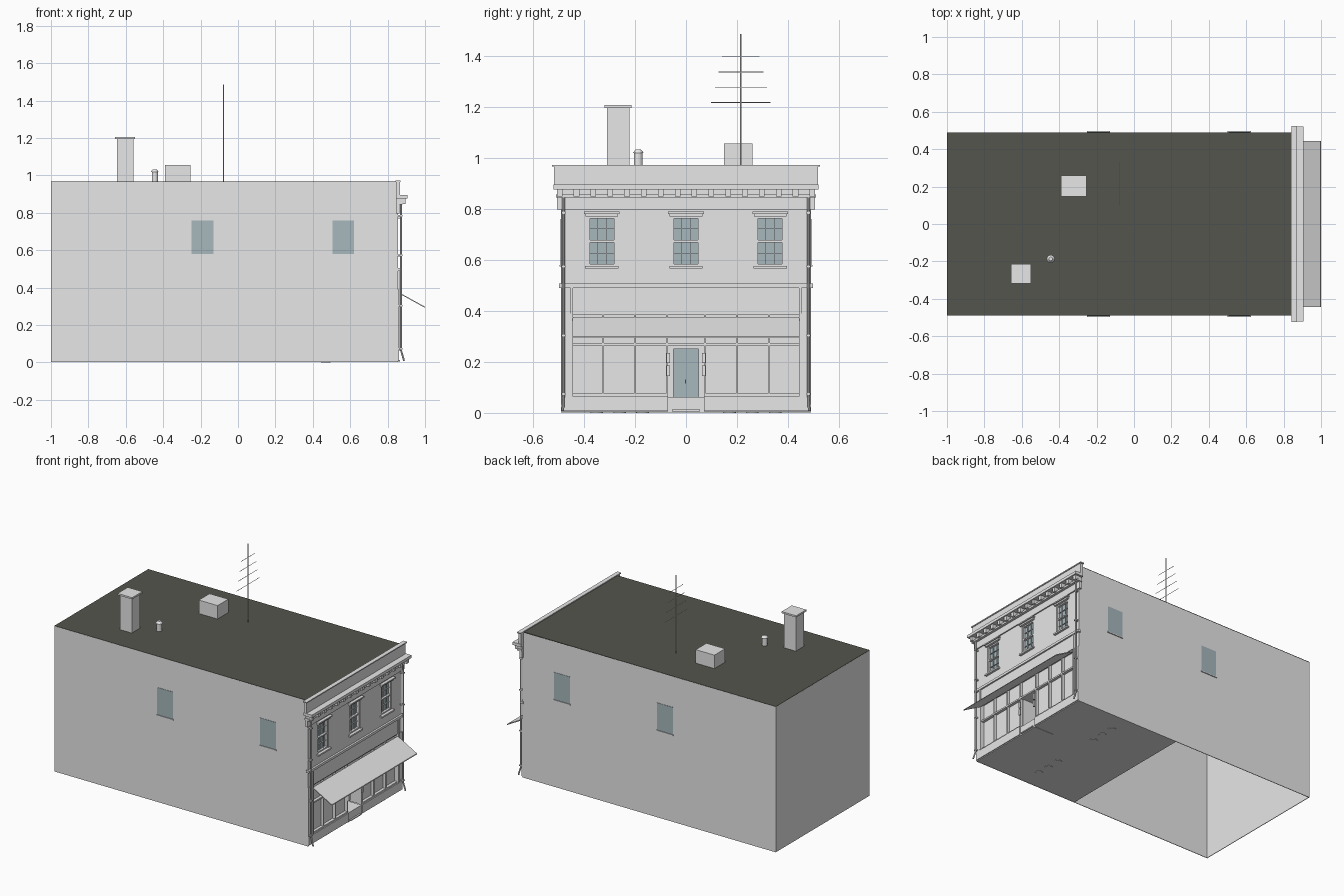
import bpy, bmesh
from math import pi
from mathutils import Matrix, Vector

cube = bpy.data.objects.get("Cube")
if cube:
    bpy.data.objects.remove(cube, do_unlink=True)


def material(name, color):
    m = bpy.data.materials.new(name)
    m.use_nodes = True
    m.diffuse_color = (*color, 1)
    m.node_tree.nodes["Principled BSDF"].inputs["Base Color"].default_value = (*color, 1)
    return m


WALL = material("light_grey_paint", (0.8, 0.8, 0.8))
ROOF = material("dark_tar", (0.09, 0.09, 0.075))
GLASS = material("blue_grey_glass", (0.39, 0.48, 0.51))


def finish(name, bm, mat):
    mesh = bpy.data.meshes.new(name)
    bm.to_mesh(mesh)
    bm.free()
    mesh.materials.append(mat)
    obj = bpy.data.objects.new(name, mesh)
    bpy.context.collection.objects.link(obj)
    return obj


def boxes(name, spans, mat=WALL):
    """One object from boxes given as (x0, x1, y0, y1, z0, z1)."""
    bm = bmesh.new()
    for x0, x1, y0, y1, z0, z1 in spans:
        lo, hi = Vector((x0, y0, z0)), Vector((x1, y1, z1))
        scale = Matrix.Diagonal((*(hi - lo), 1))
        bmesh.ops.create_cube(bm, size=1, matrix=Matrix.Translation((lo + hi) / 2) @ scale)
    return finish(name, bm, mat)


def rods(name, items, radius, sides=8, mat=WALL):
    """One object from straight round rods given as (start, end)."""
    bm = bmesh.new()
    for a, b in items:
        a, b = Vector(a), Vector(b)
        turn = (b - a).to_track_quat('Z', 'Y').to_matrix().to_4x4()
        bmesh.ops.create_cone(bm, cap_ends=True, segments=sides, radius1=radius, radius2=radius,
                              depth=(b - a).length, matrix=Matrix.Translation((a + b) / 2) @ turn)
    return finish(name, bm, mat)


def mirror(spans):
    return spans + [(a, b, -d, -c, e, f) for a, b, c, d, e, f in spans]


BACK, FRONT, SIDE, TOP = -1, 0.855, 0.49, 0.965
INNER = FRONT - 0.025

# Shell: three thin walls, open underneath towards the back
boxes("side_walls", mirror([(BACK, FRONT, SIDE - 0.004, SIDE, 0.002, TOP)]))
boxes("back_wall", [(BACK, BACK + 0.004, -SIDE, SIDE, 0.002, TOP)])
boxes("roof", [(BACK, FRONT, -SIDE, SIDE, TOP - 0.004, TOP + 0.001)], ROOF)
boxes("shop_floor", [(0.07, FRONT, -SIDE, SIDE, 0.003, 0.008)])
rods("stool_bases", [((0.47, s * y, 0), (0.47, s * y, 0.02))
                     for s in (-1, 1) for y in (0.17, 0.26, 0.35)], 0.025, 16)

# Upper front wall, built round the three window openings
W, SILL, HEAD = 0.055, 0.575, 0.77
centres = (-0.33, 0, 0.33)
edges = [-SIDE] + [c + s * W for c in centres for s in (-1, 1)] + [SIDE]
wall = [(INNER, FRONT, edges[i], edges[i + 1], SILL, HEAD) for i in (0, 2, 4, 6)]
wall += [(INNER, FRONT, -SIDE, SIDE, 0.385, SILL), (INNER, FRONT, -SIDE, SIDE, HEAD, TOP)]
boxes("upper_front_wall", wall)

frames, muntins, hoods, sills = [], [], [], []
for c in centres:
    x0, x1 = INNER + 0.005, FRONT - 0.004
    mid = (SILL + HEAD) / 2
    for s in (-1, 1):
        y = c + s * (W - 0.004)
        frames.append((x0, x1, y - 0.004, y + 0.004, SILL, HEAD))
        muntins.append((x0, x1 - 0.008, c + s * W / 3 - 0.001, c + s * W / 3 + 0.001, SILL, HEAD))
        z = mid + s * 0.048
        muntins.append((x0, x1 - 0.008, c - W, c + W, z - 0.001, z + 0.001))
    for z in (SILL + 0.004, mid, HEAD - 0.004):
        frames.append((x0, x1, c - W, c + W, z - 0.004, z + 0.004))
    hoods += [(FRONT, FRONT + 0.012, c - 0.064, c + 0.064, HEAD, HEAD + 0.01),
              (FRONT, FRONT + 0.02, c - 0.07, c + 0.07, HEAD + 0.01, HEAD + 0.018)]
    sills.append((FRONT, FRONT + 0.015, c - 0.065, c + 0.065, SILL - 0.01, SILL))
boxes("window_frames", frames)
boxes("window_muntins", muntins)
boxes("window_hoods", hoods)
boxes("window_sills", sills)
boxes("window_glass", [(INNER, INNER + 0.006, c - W, c + W, SILL, HEAD) for c in centres], GLASS)

# Parapet, cornice, dentils and string course
boxes("parapet", [(0.845, 0.865, -0.517, 0.517, 0.89, TOP), (0.842, 0.87, -0.525, 0.525, TOP, 0.972)])
boxes("cornice", [(0.845, 0.905, -0.52, 0.52, 0.876, 0.895),
                  (0.845, 0.88, -0.51, 0.51, 0.843, 0.856),
                  (0.845, 0.863, -0.505, 0.505, 0.797, 0.876)])
boxes("cornice_brackets", [(0.86, 0.896, y - 0.011, y + 0.011, 0.848, 0.876)
                           for y in [(i - 7.5) * 0.066 for i in range(16)]])
boxes("string_course", [(0.845, 0.868, -0.497, 0.497, 0.49, 0.506)])

# Shopfront: base, pilasters, sign board and glazing bars
DOOR, RECESS, LEDGE, LINTEL = 0.07, 0.71, 0.065, 0.268
boxes("shop_base", mirror([(INNER, FRONT + 0.006, DOOR, SIDE, 0.008, LEDGE)]))
boxes("corner_pilasters", mirror([(INNER, FRONT + 0.005, 0.453, SIDE, LEDGE, 0.39),
                                  (FRONT, FRONT + 0.01, 0.442, 0.453, LEDGE, 0.49)]))
boxes("sign_board", [(FRONT, FRONT + 0.005, -0.44, 0.44, 0.392, 0.488)])
boxes("shop_windows", mirror([(INNER, INNER + 0.006, DOOR, 0.453, LEDGE, LINTEL)])
      + [(INNER, INNER + 0.006, -0.453, 0.453, LINTEL, 0.385)])
bars = [(INNER, FRONT, y - 0.004, y + 0.004, LEDGE, 0.385) for y in (0.075, 0.2, 0.325, 0.447)]
bars += [(INNER, FRONT, DOOR, 0.453, LEDGE, LEDGE + 0.01)]
boxes("shop_window_bars", mirror(bars) + [(INNER, FRONT, -0.453, 0.453, 0.264, 0.274)])

# Recessed entrance
boxes("recess_sides", mirror([(RECESS, INNER, DOOR, DOOR + 0.005, LEDGE, LINTEL)]))
boxes("recess_ceiling", [(RECESS, INNER, -DOOR, DOOR, LINTEL, LINTEL + 0.005)])
boxes("entrance_step", [(RECESS, FRONT, -DOOR, DOOR, 0.001, LEDGE - 0.003),
                        (FRONT, FRONT + 0.01, -0.055, 0.055, 0.006, 0.013)])
boxes("door_frame", mirror([(RECESS, RECESS + 0.015, 0.048, DOOR, LEDGE - 0.004, LINTEL)])
      + [(RECESS, RECESS + 0.015, -DOOR, DOOR, 0.25, LINTEL)])
boxes("door_glass", [(RECESS, RECESS + 0.006, -0.05, 0.05, LEDGE - 0.004, 0.255)], GLASS)
boxes("door_handle", [(RECESS + 0.006, RECESS + 0.018, -0.004, 0, 0.115, 0.13)])
boxes("entrance_lanterns", mirror([(FRONT, FRONT + 0.01, 0.062, 0.076, z, z + 0.04)
                                   for z in (0.145, 0.195)]))

# Sloping awning
bm = bmesh.new()
profile = [(0.858, 0.376), (0.998, 0.299), (1.0, 0.294), (0.995, 0.294), (0.858, 0.37)]
face = bm.faces.new([bm.verts.new((x, -0.445, z)) for x, z in profile])
out = bmesh.ops.extrude_face_region(bm, geom=[face])
moved = [v for v in out["geom"] if isinstance(v, bmesh.types.BMVert)]
bmesh.ops.translate(bm, verts=moved, vec=(0, 0.89, 0))
bmesh.ops.recalc_face_normals(bm, faces=bm.faces)
finish("awning", bm, WALL)

# Downspouts with kicked-out feet
for side, s in (("left", 1), ("right", -1)):
    y = s * 0.48
    rods(side + "_downspout", [((0.872, y, 0.06), (0.872, y, 0.845)),
                               ((0.872, y, 0.063), (0.888, y * 1.005, 0.008))], 0.005)
    boxes(side + "_downspout_clips", [(FRONT, 0.879, y - 0.008, y + 0.008, z, z + 0.008)
                                      for z in (0.07, 0.3, 0.57, 0.78)])

# Side windows
for x in (-0.19, 0.563):
    boxes("side_window", mirror([(x - 0.058, x + 0.058, SIDE - 0.002, SIDE + 0.002, 0.58, 0.76)]), GLASS)
    boxes("side_window_sill", mirror([(x - 0.062, x + 0.062, SIDE, SIDE + 0.006, 0.574, 0.58)]))

# Things on the roof
boxes("chimney", [(-0.648, -0.56, -0.31, -0.222, TOP, 1.195),
                  (-0.657, -0.551, -0.319, -0.213, 1.195, 1.206)])
boxes("roof_hatch", [(-0.39, -0.253, 0.148, 0.26, TOP, 1.055)])
vent = (-0.445, -0.187)
rods("vent_pipe", [((*vent, TOP), (*vent, 1.02))], 0.016, 12)
bm = bmesh.new()
bmesh.ops.create_cone(bm, cap_ends=True, segments=12, radius1=0.022, radius2=0.01, depth=0.014,
                      matrix=Matrix.Translation((*vent, 1.025)))
finish("vent_cap", bm, WALL)
mast = (-0.078, 0.215)
rods("antenna_mast", [((*mast, TOP), (*mast, 1.485))], 0.003, 6)
rods("antenna_arms", [((mast[0], mast[1] - h, z), (mast[0], mast[1] + h, z))
                      for h, z in ((0.073, 1.395), (0.088, 1.335), (0.102, 1.276), (0.117, 1.216))],
     0.0015, 6)
